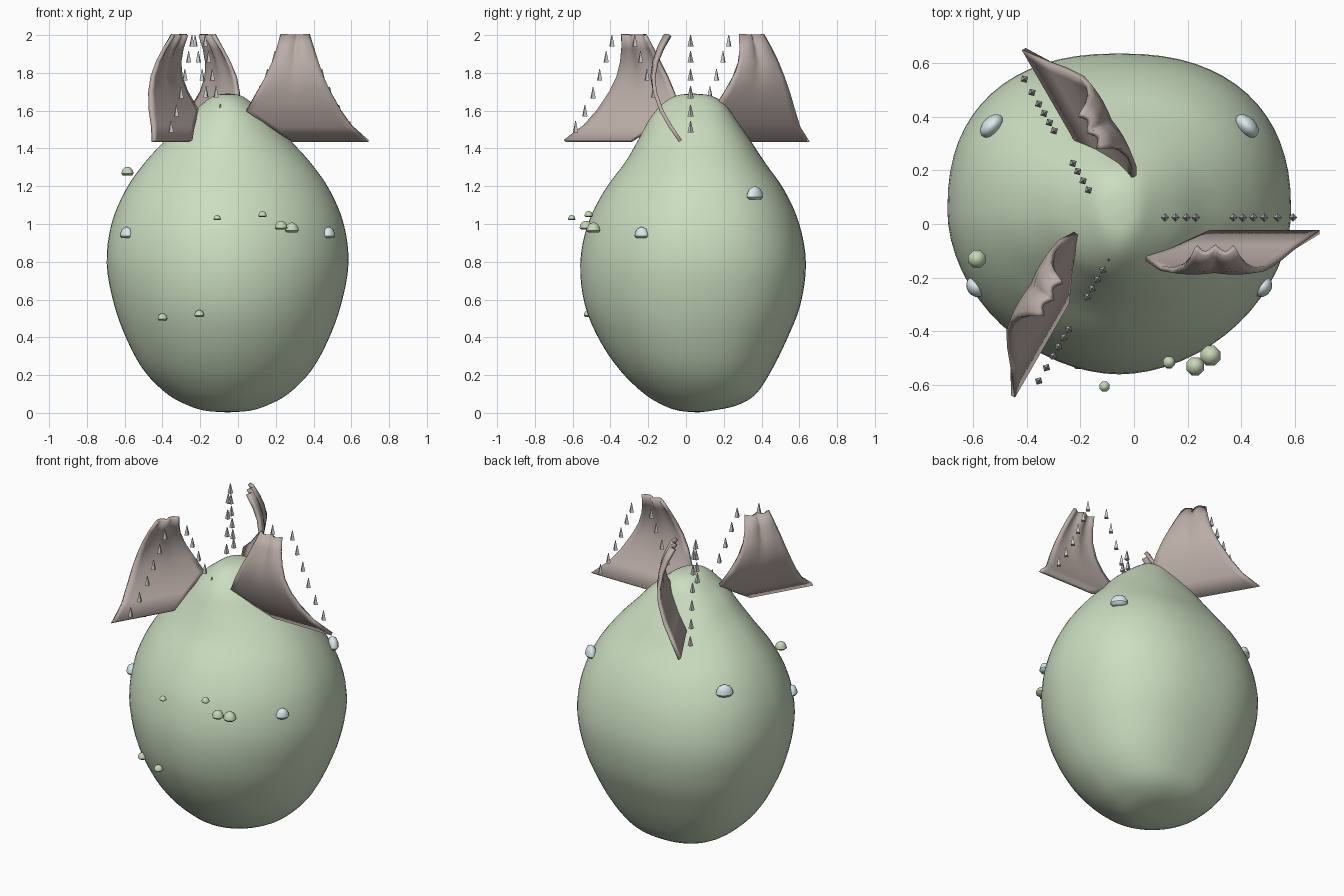
import bpy, bmesh
from math import sin, cos, pi, radians, copysign
from mathutils import Matrix, Vector

if "Cube" in bpy.data.objects:
    bpy.data.objects.remove(bpy.data.objects["Cube"])


def material(name, rgb):
    m = bpy.data.materials.new(name)
    m.diffuse_color = (*rgb, 1)
    m.use_nodes = True
    m.node_tree.nodes["Principled BSDF"].inputs["Base Color"].default_value = m.diffuse_color
    return m


GREEN = material("pale_green", (0.60, 0.73, 0.53))
LEAF = material("wart_green", (0.56, 0.68, 0.46))
BROWN = material("dusty_brown", (0.50, 0.42, 0.39))
BLUE = material("pale_blue", (0.70, 0.82, 0.85))


def finish(bm, name, mat=None, angle=None):
    bmesh.ops.recalc_face_normals(bm, faces=bm.faces)
    me = bpy.data.meshes.new(name)
    bm.to_mesh(me)
    bm.free()
    ob = bpy.data.objects.new(name, me)
    bpy.context.collection.objects.link(ob)
    if mat:
        me.materials.append(mat)
    if angle:
        bpy.ops.object.select_all(action='DESELECT')
        ob.select_set(True)
        bpy.context.view_layer.objects.active = ob
        bpy.ops.object.shade_smooth_by_angle(angle=radians(angle))
    return ob


def smooth_rows(rows, steps):
    """Catmull-Rom interpolation through rows of numbers."""
    rows = [Vector(r) for r in rows]
    out = []
    for i in range(len(rows) - 1):
        a, b, c, d = (rows[min(max(i + k, 0), len(rows) - 1)] for k in (-1, 0, 1, 2))
        for s in range(steps):
            t = s / steps
            out.append(0.5 * (2 * b + (c - a) * t + (2 * a - 5 * b + 4 * c - d) * t * t
                              + (3 * b - a - 3 * c + d) * t ** 3))
    return out + [rows[-1]]


def skin(bm, rings, closed=True):
    n = len(rings[0])
    for r0, r1 in zip(rings, rings[1:]):
        for j in range(n if closed else n - 1):
            k = (j + 1) % n
            bm.faces.new((r0[j], r0[k], r1[k], r1[j]))


# Body: pear-shaped skin, rows of height, half width, front y, back y
CX = -0.055
body_rows = [
    (0.003, 0.01, 0.05, 0.07), (0.012, 0.12, -0.04, 0.14), (0.04, 0.21, -0.12, 0.27),
    (0.10, 0.32, -0.22, 0.37), (0.22, 0.44, -0.345, 0.45), (0.38, 0.53, -0.455, 0.53),
    (0.57, 0.60, -0.535, 0.605), (0.79, 0.64, -0.56, 0.635), (1.0, 0.615, -0.52, 0.60),
    (1.18, 0.54, -0.43, 0.52), (1.33, 0.435, -0.32, 0.415), (1.46, 0.315, -0.245, 0.33),
    (1.56, 0.225, -0.19, 0.26), (1.64, 0.13, -0.12, 0.20), (1.68, 0.07, -0.05, 0.13),
    (1.69, 0.01, 0.03, 0.05)]
bm = bmesh.new()
rings = []
for z, w, yf, yb in smooth_rows(body_rows, 4):
    yc = yf + (yb - yf) * 0.51
    ring = []
    for j in range(64):
        c, s = cos(2 * pi * j / 64), sin(2 * pi * j / 64)
        e = 2 / 2.35 if s > 0 else 2 / 1.88      # boxier back, leaner front
        depth = yb - yc if s > 0 else yc - yf
        ring.append(bm.verts.new((CX + w * copysign(abs(c) ** e, c),
                                  yc + depth * copysign(abs(s) ** e, s), z)))
    rings.append(ring)
skin(bm, rings)
bm.faces.new(rings[0])
bm.faces.new(rings[-1])
finish(bm, "body", GREEN, 60)


# Small flat-bottomed domes
def dome(name, x, y, z, rx, ry, h, turn, mat, sides):
    bm = bmesh.new()
    rings = [[bm.verts.new((r * cos(2 * pi * j / sides), r * sin(2 * pi * j / sides), t))
              for j in range(sides)]
             for r, t in ((0.75, 0), (1, 0.2), (0.92, 0.5), (0.66, 0.82), (0.2, 1))]
    skin(bm, rings)
    bm.faces.new(rings[0])
    bm.faces.new(rings[-1])
    ob = finish(bm, name, mat, 60)
    ob.scale = (rx, ry, h)
    ob.rotation_euler.z = radians(turn)
    ob.location = (x, y, z)


for side in (-1, 1):
    dome("upper_bead", CX + side * 0.475, 0.365, 1.13, 0.052, 0.034, 0.068, -side * 45, BLUE, 16)
    dome("lower_bead", CX + side * 0.535, -0.235, 0.925, 0.04, 0.032, 0.058, side * 55, BLUE, 16)

for x, y, z, r in ((-0.585, -0.13, 1.257, 0.035), (0.13, -0.515, 1.037, 0.024),
                   (-0.11, -0.605, 1.02, 0.021), (0.228, -0.53, 0.97, 0.036),
                   (0.285, -0.49, 0.955, 0.04), (-0.4, -0.40, 0.49, 0.028),
                   (-0.205, -0.515, 0.508, 0.028)):
    dome("wart", x, y, z, r, r, r * 1.3, 22.5, LEAF, 8)

# Crown: three curved petals, rows of height, inner x, outer x, y
petal_rows = [
    (1.44, 0.285, 0.69, -0.03), (1.52, 0.165, 0.60, -0.085), (1.60, 0.045, 0.545, -0.13),
    (1.70, 0.10, 0.49, -0.165), (1.78, 0.145, 0.452, -0.172), (1.86, 0.185, 0.422, -0.155),
    (1.93, 0.21, 0.398, -0.125), (2.0, 0.23, 0.375, -0.085)]
PIVOT = Vector((-0.057, -0.007, 0))


def around(k):
    return Matrix.Translation(PIVOT) @ Matrix.Rotation(k * 2 * pi / 3, 4, 'Z') @ Matrix.Translation(-PIVOT)


for k in range(3):
    bm = bmesh.new()
    rings = []
    for i in range(len(petal_rows)):
        z, x0, x1, y = petal_rows[i]
        lobe = max(0, (z - 1.7) / 0.3) * 0.025    # double scallop at the tip
        rings.append([bm.verts.new((x0 + (x1 - x0) * j / 12,
                                    y - lobe * abs(sin(2 * pi * j / 12)), z))
                      for j in range(13)])
    skin(bm, rings, closed=False)
    bm.transform(around(k))
    ob = finish(bm, "petal", BROWN, 50)
    mod = ob.modifiers.new("thickness", 'SOLIDIFY')
    mod.thickness = 0.02
    mod.offset = 0

# Rows of tiny four-sided spikes beside each petal, x and height
spikes = [(0.37, 1.97), (0.405, 1.885), (0.445, 1.79), (0.485, 1.695), (0.535, 1.60), (0.592, 1.515),
          (0.23, 1.97), (0.195, 1.885), (0.155, 1.79), (0.115, 1.70), (0.07, 1.605)]
for k in range(3):
    bm = bmesh.new()
    for x, z in spikes:
        bmesh.ops.create_cone(bm, cap_ends=True, segments=4, radius1=0.016, radius2=0.002, depth=0.06,
                              matrix=around(k) @ Matrix.Translation((x, 0.024, z)))
    finish(bm, "spike_row")
